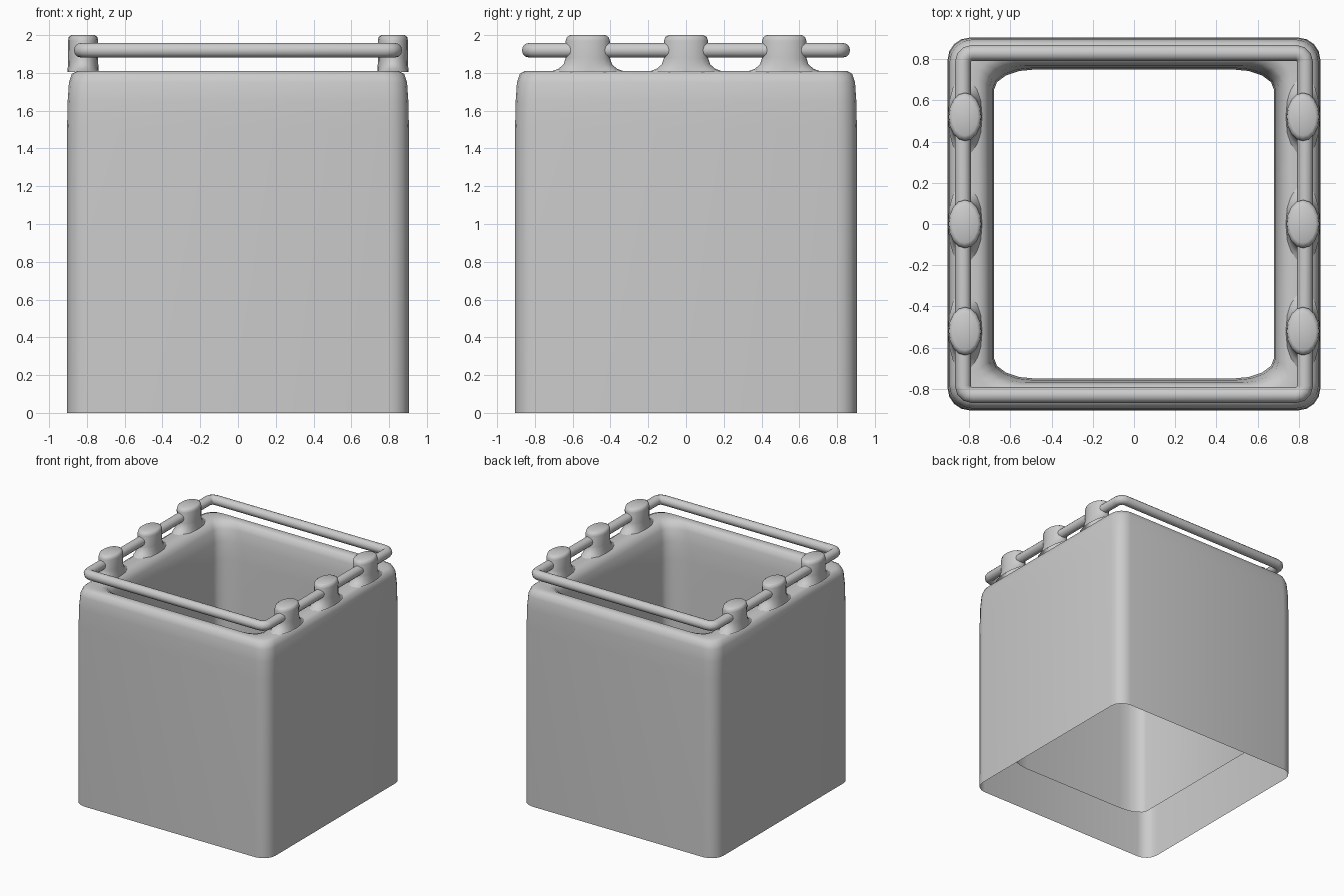
import bpy, math

if "Cube" in bpy.data.objects:
    bpy.data.objects.remove(bpy.data.objects["Cube"])


def rounded_rect(hx, hy, rx, ry, z, seg=4):
    """Counter-clockwise rounded rectangle outline."""
    pts = []
    for q, (sx, sy) in enumerate([(1, 1), (-1, 1), (-1, -1), (1, -1)]):
        for i in range(seg + 1):
            a = math.pi / 2 * (q + i / seg)
            pts.append((sx * (hx - rx) + rx * math.cos(a),
                        sy * (hy - ry) + ry * math.sin(a), z))
    return pts


def ellipse(cx, cy, rx, ry, z, n=16):
    return [(cx + rx * math.cos(2 * math.pi * i / n),
             cy + ry * math.sin(2 * math.pi * i / n), z) for i in range(n)]


def loft(name, rings, closed=False, cap=False):
    """Skin a stack of equal-length rings."""
    n = len(rings[0])
    verts = [p for r in rings for p in r]
    faces = []
    for k in range(len(rings) if closed else len(rings) - 1):
        a, b = k * n, ((k + 1) % len(rings)) * n
        for i in range(n):
            j = (i + 1) % n
            faces.append((a + i, a + j, b + j, b + i))
    if cap:
        faces.append(tuple(range((len(rings) - 1) * n, len(rings) * n)))
    me = bpy.data.meshes.new(name)
    me.from_pydata(verts, [], faces)
    me.update()
    ob = bpy.data.objects.new(name, me)
    bpy.context.collection.objects.link(ob)
    bpy.ops.object.select_all(action='DESELECT')
    ob.select_set(True)
    bpy.context.view_layer.objects.active = ob
    bpy.ops.object.shade_smooth_by_angle(angle=math.radians(50))
    return ob


# Open shell: outer wall, rolled rim, inner lining that stops above the base
shell = [
    (.905, .905, .11, .11, 0), (.905, .905, .11, .11, 1.50),
    (.902, .902, .11, .11, 1.65), (.895, .895, .11, .11, 1.75),
    (.88, .88, .11, .11, 1.795), (.85, .855, .11, .11, 1.81),
    (.76, .81, .13, .10, 1.81), (.725, .785, .15, .10, 1.795),
    (.70, .77, .17, .10, 1.75), (.685, .757, .19, .10, 1.65),
    (.68, .75, .20, .10, 1.50), (.68, .75, .20, .10, .26),
]
loft("box_shell", [rounded_rect(*r) for r in shell])

# Studs along both side rims, with a flared foot
stud = [(.083, .20, 1.805), (.082, .155, 1.822), (.080, .128, 1.845),
        (.079, .117, 1.88), (.080, .117, 1.97), (.076, .110, 1.99),
        (.062, .092, 2.0)]
for side, x in (("left", -.82), ("right", .82)):
    for i, y in enumerate((-.52, 0, .52)):
        loft(f"stud_{side}_{i + 1}",
             [ellipse(x, y, rx, ry, z) for rx, ry, z in stud], cap=True)

# Rail running round the top through the studs
rail = []
for i in range(12):
    a = 2 * math.pi * i / 12
    h = .83 + .039 * math.cos(a)
    r = .045 + .039 * math.cos(a)
    rail.append(rounded_rect(h, h, r, r, 1.92 + .039 * math.sin(a), 3))
loft("top_rail", rail, closed=True)
